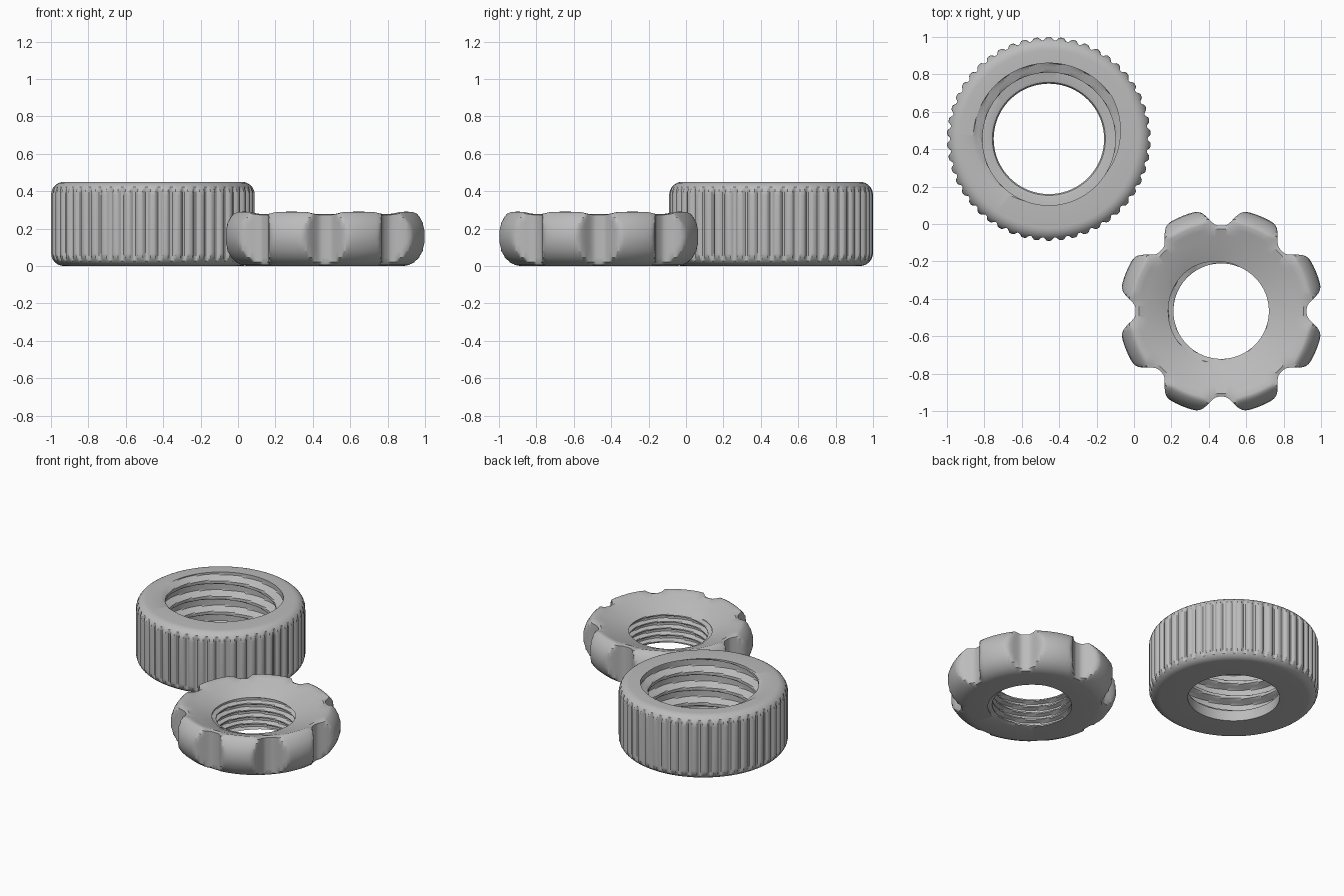
import bpy, bmesh
from math import pi, tau, sin, cos, exp

cube = bpy.data.objects.get("Cube")
if cube:
    bpy.data.objects.remove(cube)

grey = bpy.data.materials.new("plain grey")
grey.use_nodes = True
colour = (0.5, 0.5, 0.5, 1)
grey.diffuse_color = colour
grey.node_tree.nodes["Principled BSDF"].inputs["Base Color"].default_value = colour


def scallop(angle, count, width):
    """1 in the middle of each flute, fading to 0 on the lands."""
    step = tau / count
    phi = abs((angle + step / 2) % step - step / 2)
    return exp(-(phi / width) ** 3)


def thread(angle, z, top, pitch, start):
    """0 on the helical crest, 1 on the groove floor."""
    t = ((z - top) / pitch - (angle - start) / tau) % 1
    d = abs(t - 0.5) * 2
    return min(1, max(0, (d - 0.22) / 0.36))


def fillet(r, z, size, a0, a1, steps=7):
    angles = [a0 + (a1 - a0) * i / steps for i in range(steps + 1)]
    return [(r + size * cos(a), z + size * sin(a)) for a in angles]


def ring_solid(name, centre, rows, segments, shape):
    """Lathe a closed profile, with shape(r, z, row, angle) adjusting each point."""
    bm = bmesh.new()
    rings = []
    for k, (r, z) in enumerate(rows):
        ring = []
        for i in range(segments):
            a = tau * i / segments
            rr, zz = shape(r, z, k, a)
            ring.append(bm.verts.new((rr * cos(a), rr * sin(a), zz)))
        rings.append(ring)
    for k, low in enumerate(rings):
        high = rings[(k + 1) % len(rings)]
        for i in range(segments):
            j = (i + 1) % segments
            bm.faces.new((low[i], low[j], high[j], high[i]))
    bmesh.ops.recalc_face_normals(bm, faces=bm.faces)
    mesh = bpy.data.meshes.new(name)
    bm.to_mesh(mesh)
    bm.free()
    obj = bpy.data.objects.new(name, mesh)
    obj.location = centre
    mesh.materials.append(grey)
    bpy.context.collection.objects.link(obj)
    bpy.ops.object.select_all(action='DESELECT')
    obj.select_set(True)
    bpy.context.view_layer.objects.active = obj
    bpy.ops.object.shade_smooth_by_angle(angle=pi / 6)
    return obj


# Knurled cap nut: rounded outside, threaded bore and a narrow lip at the base
height, radius, soft = 0.45, 0.545, 0.07
outer = (fillet(radius - soft, soft, soft, -pi / 2, 0)
         + fillet(radius - soft, height - soft, soft, 0, pi / 2))
lip_top, bore_steps = 0.085, 56
bore = [(0.355, height + (lip_top - height) * i / bore_steps)
        for i in range(bore_steps + 1)]
lip = [(0.315, lip_top), (0.302, 0.08), (0.295, 0.068), (0.295, 0)]
first, last = len(outer), len(outer) + len(bore)


def cap_shape(r, z, k, a):
    if k < first:
        r = min(r, radius - 0.017 * scallop(a, 50, 0.03))
    elif k < last:
        r += 0.05 * thread(a, z, height, 0.11, 1.9)
    return r, z


ring_solid("knurled_cap_nut", (-0.455, 0.455, 0), outer + bore + lip, 500, cap_shape)

# Lobed lock nut: bulging rim with eight flutes, dished top and fine thread
rim = [(0.42, 0), (0.45, 0.006), (0.48, 0.02), (0.51, 0.046), (0.532, 0.08),
       (0.545, 0.12), (0.549, 0.155), (0.545, 0.195), (0.533, 0.23),
       (0.514, 0.26), (0.495, 0.28), (0.482, 0.288), (0.47, 0.29)]
dish = [(0.44, 0.279), (0.40, 0.265), (0.34, 0.244)]
dish_low, hole_steps = 0.216, 48
hole = [(0.255, dish_low * (1 - i / hole_steps)) for i in range(hole_steps + 1)]
start = len(rim) + len(dish)


def lobe_shape(r, z, k, a):
    flute = scallop(a, 8, 0.16)
    if k < len(rim):
        r = min(r, 0.549 - 0.092 * flute)
        z = min(z, 0.29 - 0.018 * flute)
    elif k >= start:
        r += 0.028 * thread(a, z, dish_low, 0.047, 3.6)
    return r, z


ring_solid("lobed_lock_nut", (0.466, -0.466, 0), rim + dish + hole, 480, lobe_shape)
